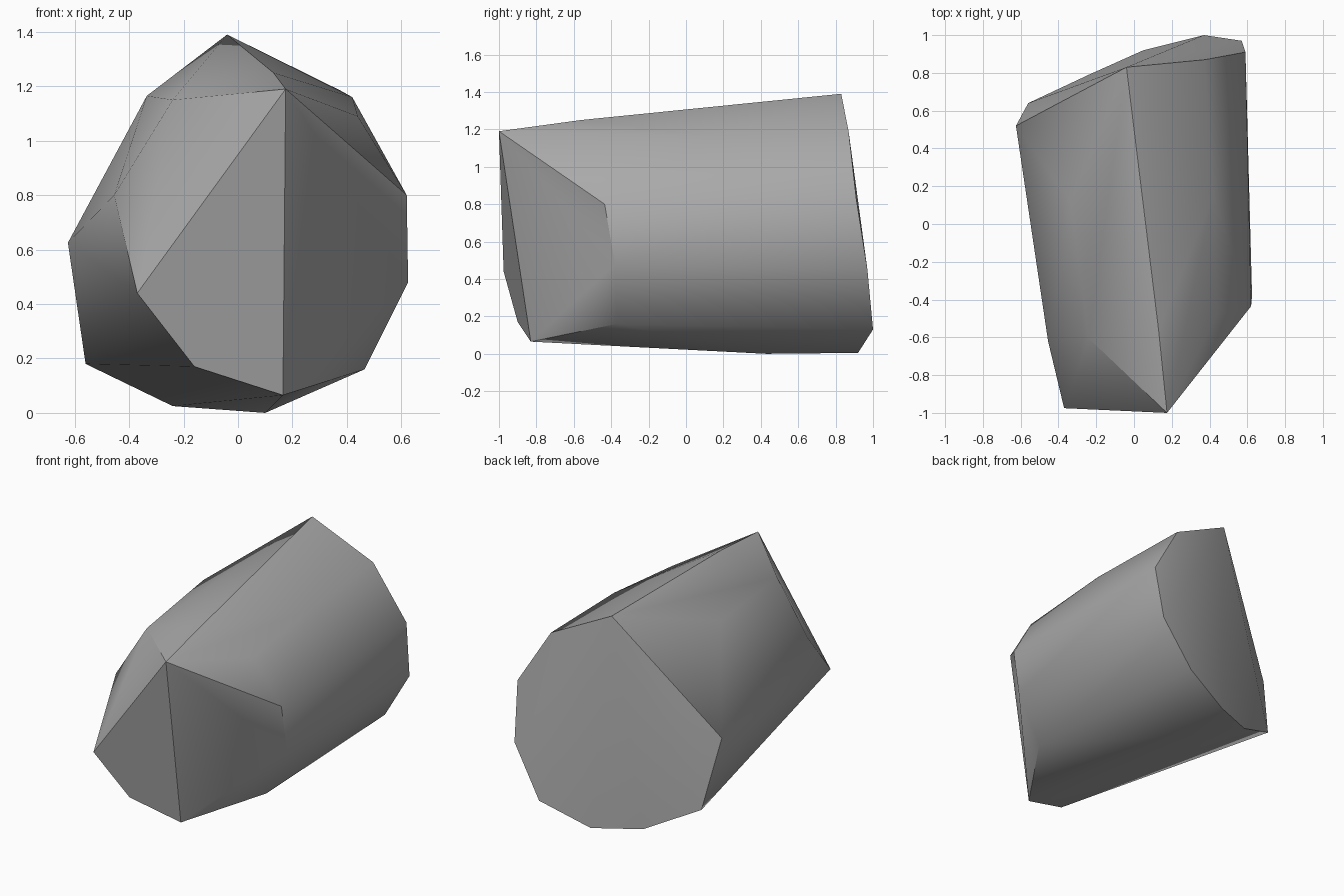
import bpy
import bmesh
import math

default_cube = bpy.data.objects.get("Cube")
if default_cube:
    bpy.data.objects.remove(default_cube, do_unlink=True)


def make_material(name, colour):
    material = bpy.data.materials.new(name)
    material.use_nodes = True
    material.diffuse_color = colour
    shader = material.node_tree.nodes["Principled BSDF"]
    shader.inputs["Base Color"].default_value = colour
    shader.inputs["Roughness"].default_value = 0.9
    return material


# Corners of the boulder, grouped by where they sit along its length
rear_rim = [
    (-.04, .83, 1.39), (.375, .87, 1.185), (.59, .91, .83),
    (.57, .97, .45), (.37, 1, .13), (.05, .92, .005),
    (-.24, .79, .025), (-.56, .64, .18), (-.625, .52, .625),
]
middle_corners = [
    (.42, .15, 1.16), (-.335, .12, 1.165), (.1, .43, 0),
]
front_shoulder = [
    (.13, -.56, 1.25), (.44, -.48, 1.09), (.62, -.435, .8),
    (.625, -.38, .48), (.465, -.37, .16), (-.455, -.62, .8),
    (-.24, -.605, 1.15),
]
front_tip = [
    (.175, -1, 1.19), (.165, -.83, .065), (-.37, -.975, .44),
    (-.16, -.9, .17),
]


def build_boulder(name, corners, material):
    """Wrap a convex faceted stone around the given corners."""
    bm = bmesh.new()
    for corner in corners:
        bm.verts.new(corner)
    bmesh.ops.convex_hull(bm, input=bm.verts[:])
    loose = [v for v in bm.verts if not v.link_faces]
    bmesh.ops.delete(bm, geom=loose, context="VERTS")
    bmesh.ops.recalc_face_normals(bm, faces=bm.faces[:])
    mesh = bpy.data.meshes.new(name)
    bm.to_mesh(mesh)
    bm.free()
    mesh.materials.append(material)
    boulder = bpy.data.objects.new(name, mesh)
    bpy.context.collection.objects.link(boulder)
    return boulder


stone_grey = make_material("stone grey", (.4, .4, .4, 1))
boulder = build_boulder(
    "boulder", rear_rim + middle_corners + front_shoulder + front_tip, stone_grey
)

# Soft shading across gentle facets, crisp along the strong ridges
bpy.ops.object.select_all(action="DESELECT")
boulder.select_set(True)
bpy.context.view_layer.objects.active = boulder
bpy.ops.object.shade_smooth_by_angle(angle=math.radians(35))
